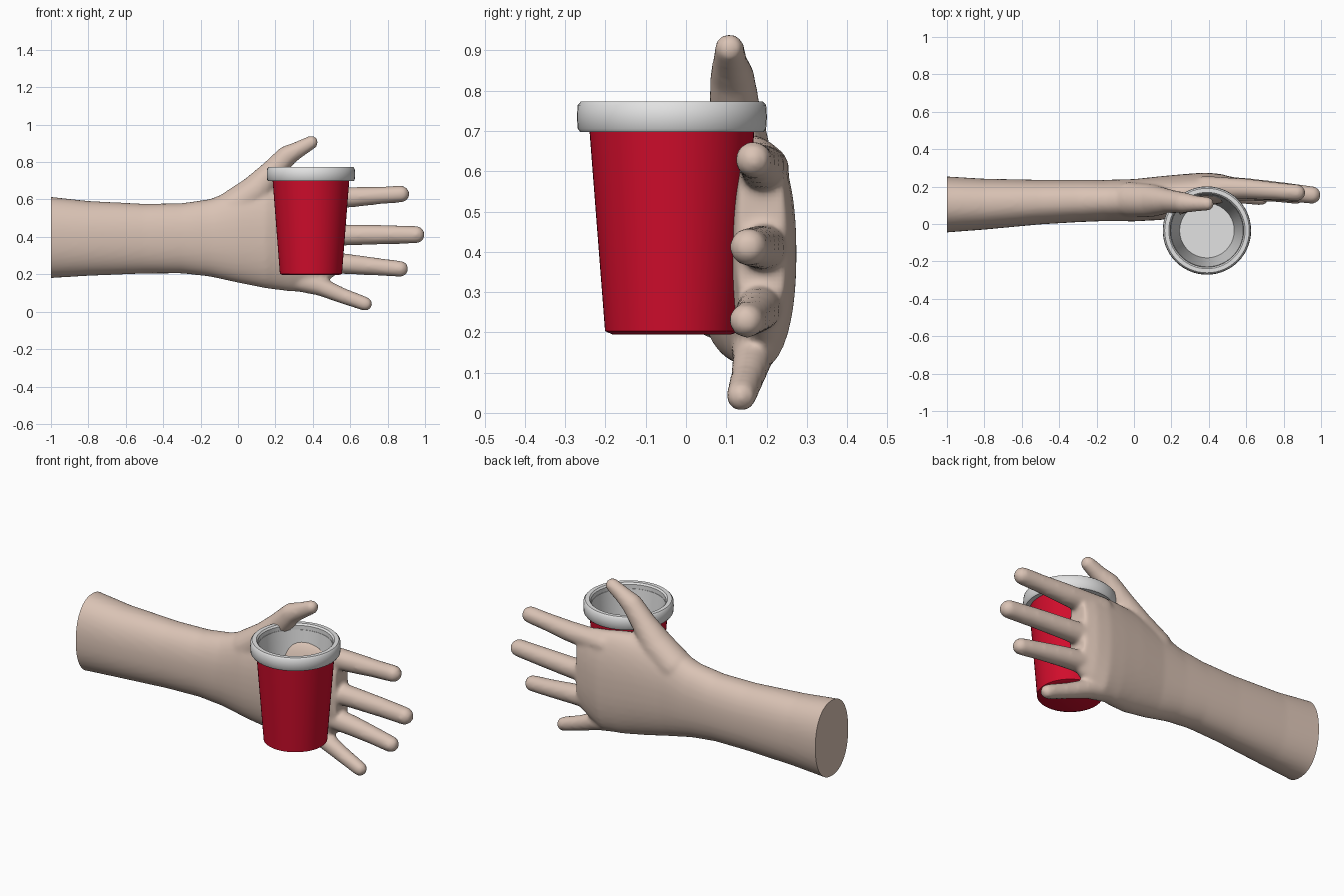
import bpy, bmesh, math
from mathutils import Vector, Matrix

if "Cube" in bpy.data.objects:
    bpy.data.objects.remove(bpy.data.objects["Cube"])


def material(name, rgb):
    m = bpy.data.materials.new(name)
    m.diffuse_color = (*rgb, 1)
    m.use_nodes = True
    m.node_tree.nodes["Principled BSDF"].inputs["Base Color"].default_value = m.diffuse_color
    return m


SKIN = material("skin", (0.70, 0.545, 0.46))
RED = material("cup red", (0.64, 0.004, 0.025))
WHITE = material("rim white", (0.76, 0.76, 0.76))


def finish(bm, name, mat):
    bmesh.ops.recalc_face_normals(bm, faces=bm.faces)
    me = bpy.data.meshes.new(name)
    bm.to_mesh(me)
    bm.free()
    ob = bpy.data.objects.new(name, me)
    me.materials.append(mat)
    bpy.context.collection.objects.link(ob)
    bpy.ops.object.select_all(action='DESELECT')
    bpy.context.view_layer.objects.active = ob
    ob.select_set(True)
    bpy.ops.object.shade_smooth_by_angle(angle=math.radians(40))
    return ob


def loft(bm, sections, n=40, power=0.9):
    """Closed tube along x; each section is x, y low, y high, z low, z high."""
    rings = []
    for x, y0, y1, z0, z1 in sections:
        ring = []
        for i in range(n):
            a = 2 * math.pi * i / n
            c, s = math.cos(a), math.sin(a)
            c = math.copysign(abs(c) ** power, c)
            s = math.copysign(abs(s) ** power, s)
            ring.append(bm.verts.new((x, (y0 + y1) / 2 + c * (y1 - y0) / 2,
                                      (z0 + z1) / 2 + s * (z1 - z0) / 2)))
        rings.append(ring)
    for a, b in zip(rings, rings[1:]):
        for i in range(n):
            j = (i + 1) % n
            bm.faces.new((a[i], a[j], b[j], b[i]))
    bm.faces.new(rings[0])
    bm.faces.new(rings[-1])


def digit(bm, points):
    """Chain of tapered capsules; each point is x, y, z, radius."""
    for p, q in zip(points, points[1:]):
        part = bmesh.new()
        for x, y, z, r in (p, q):
            bmesh.ops.create_icosphere(part, subdivisions=3, radius=r,
                                       matrix=Matrix.Translation((x, y, z)))
        hull = bmesh.ops.convex_hull(part, input=part.verts[:])
        inner = [v for v in hull["geom_interior"] if isinstance(v, bmesh.types.BMVert)]
        bmesh.ops.delete(part, geom=inner, context='VERTS')
        # drop old faces buried inside the hull
        keep = {f for f in hull["geom"] if isinstance(f, bmesh.types.BMFace)}
        stale = [f for f in part.faces if f not in keep]
        bmesh.ops.delete(part, geom=stale, context='FACES')
        bmesh.ops.recalc_face_normals(part, faces=part.faces)
        tmp = bpy.data.meshes.new("tmp")
        part.to_mesh(tmp)
        part.free()
        bm.from_mesh(tmp)
        bpy.data.meshes.remove(tmp)


# Forearm, wrist and palm
bm = bmesh.new()
loft(bm, [
    (-1.06, -0.050, 0.258, 0.172, 0.622),
    (-1.00, -0.045, 0.254, 0.180, 0.614),
    (-0.80, -0.030, 0.242, 0.192, 0.592),
    (-0.50, -0.002, 0.236, 0.204, 0.577),
    (-0.30, 0.010, 0.236, 0.205, 0.580),
    (-0.15, 0.016, 0.236, 0.188, 0.602),
    (0.00, 0.014, 0.240, 0.155, 0.660),
    (0.15, 0.022, 0.256, 0.125, 0.690),
    (0.28, 0.060, 0.268, 0.108, 0.690),
    (0.38, 0.095, 0.275, 0.110, 0.680),
    (0.46, 0.110, 0.268, 0.155, 0.672),
    (0.53, 0.125, 0.250, 0.200, 0.660),
])
# Index, middle, ring and little finger
digit(bm, [(0.38, 0.195, 0.605, 0.062), (0.60, 0.188, 0.612, 0.055),
           (0.76, 0.176, 0.622, 0.047), (0.872, 0.167, 0.629, 0.045)])
digit(bm, [(0.38, 0.200, 0.410, 0.064), (0.60, 0.190, 0.410, 0.056),
           (0.80, 0.172, 0.412, 0.051), (0.952, 0.155, 0.412, 0.047)])
digit(bm, [(0.38, 0.190, 0.270, 0.062), (0.60, 0.178, 0.254, 0.054),
           (0.75, 0.165, 0.240, 0.047), (0.868, 0.150, 0.229, 0.043)])
digit(bm, [(0.30, 0.170, 0.172, 0.060), (0.44, 0.165, 0.135, 0.050),
           (0.56, 0.152, 0.085, 0.042), (0.680, 0.137, 0.042, 0.038)])
# Thumb with its broad base
digit(bm, [(-0.02, 0.130, 0.560, 0.095), (0.09, 0.125, 0.640, 0.088),
           (0.18, 0.122, 0.745, 0.065), (0.26, 0.115, 0.832, 0.056),
           (0.32, 0.110, 0.865, 0.045), (0.392, 0.108, 0.905, 0.037)])
hand = finish(bm, "hand", SKIN)

# Fuse the parts into one soft skin
fuse = hand.modifiers.new("fuse", 'REMESH')
fuse.mode = 'VOXEL'
fuse.voxel_size = 0.011
soft = hand.modifiers.new("soften", 'SMOOTH')
soft.factor = 0.5
soft.iterations = 8
dg = bpy.context.evaluated_depsgraph_get()
bm = bmesh.new()
bm.from_mesh(hand.evaluated_get(dg).to_mesh())
bpy.data.objects.remove(hand)
# Flat cut at the elbow end
cut = bmesh.ops.bisect_plane(bm, geom=bm.verts[:] + bm.edges[:] + bm.faces[:],
                             plane_co=(-1, 0, 0), plane_no=(-1, 0, 0), clear_outer=True)
edge = [e for e in cut["geom_cut"] if isinstance(e, bmesh.types.BMEdge)]
bmesh.ops.contextual_create(bm, geom=edge)
for f in bm.faces:
    f.material_index = 0
finish(bm, "hand", SKIN)


def lathe(name, profile, mat, closed=False, n=56):
    """Spin a radius/height profile about the cup axis."""
    bm = bmesh.new()
    centre = Vector((0.39, -0.035, 0))
    rings = []
    for r, z in profile:
        if r == 0:
            rings.append([bm.verts.new(centre + Vector((0, 0, z)))] * n)
        else:
            rings.append([bm.verts.new(centre + Vector((
                r * math.cos(2 * math.pi * i / n), r * math.sin(2 * math.pi * i / n), z)))
                for i in range(n)])
    pairs = list(zip(rings, rings[1:]))
    if closed:
        pairs.append((rings[-1], rings[0]))
    for a, b in pairs:
        for i in range(n):
            j = (i + 1) % n
            bm.faces.new(list(dict.fromkeys((a[i], a[j], b[j], b[i]))))
    return finish(bm, name, mat)


# Cup: red outer wall, pale lining, thick rolled rim
lathe("cup_wall", [(0, 0.195), (0.148, 0.195), (0.166, 0.203), (0.205, 0.705),
                   (0.200, 0.705), (0.158, 0.212), (0, 0.212)], RED)
lathe("cup_lining", [(0, 0.222), (0.146, 0.222), (0.194, 0.74), (0.199, 0.74),
                     (0.155, 0.214), (0, 0.214)], WHITE)
lathe("cup_rim", [(0.196, 0.698), (0.228, 0.698), (0.234, 0.706), (0.236, 0.735),
                  (0.234, 0.764), (0.226, 0.773), (0.204, 0.773), (0.196, 0.764)],
      WHITE, closed=True)
